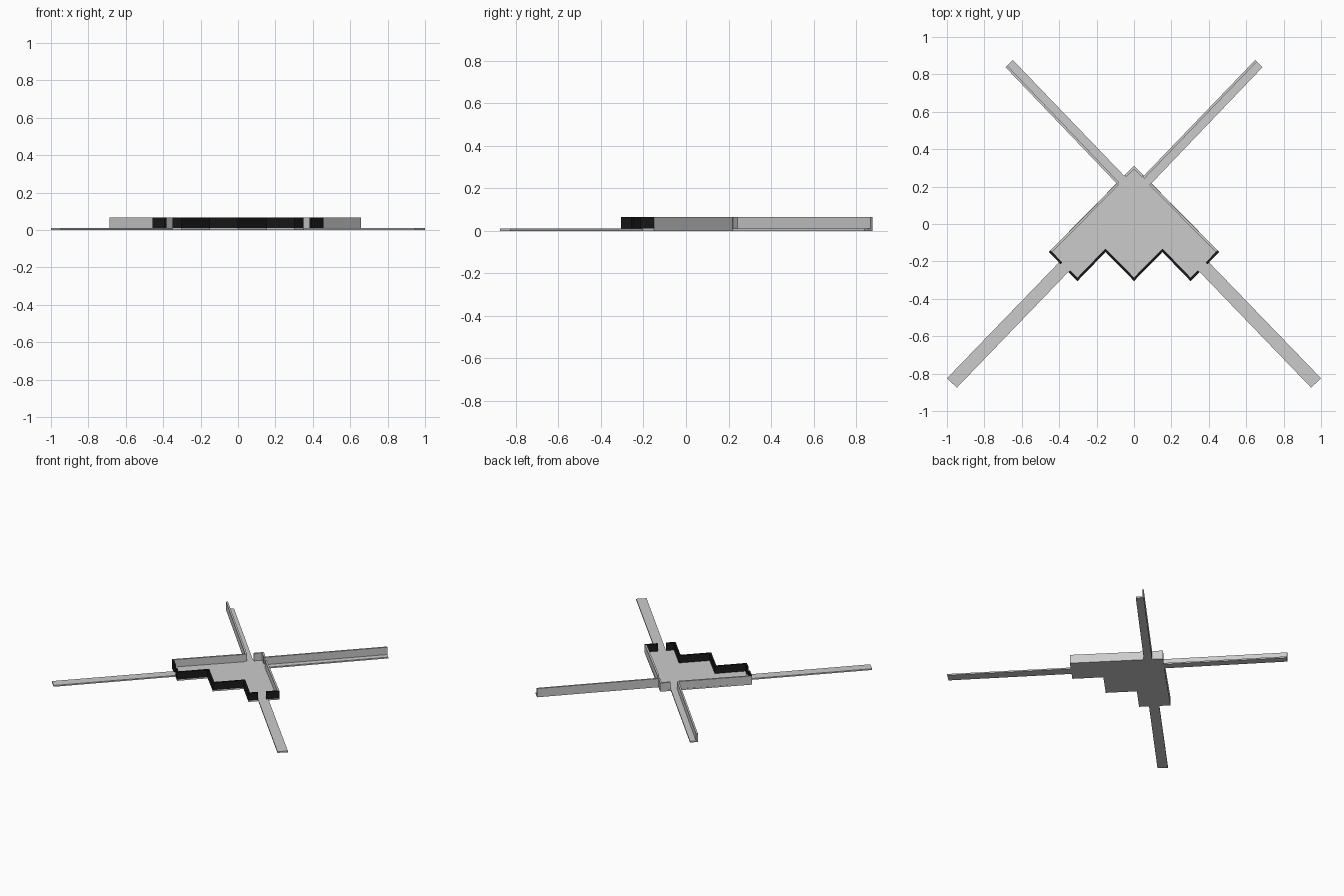
import bpy, bmesh
from mathutils import Vector

if "Cube" in bpy.data.objects:
    bpy.data.objects.remove(bpy.data.objects["Cube"])

FLOOR, TOP, THICK = 0.01, 0.066, 0.013

black = bpy.data.materials.new("black")
black.diffuse_color = (0.01, 0.01, 0.01, 1)
black.use_nodes = True
black.node_tree.nodes["Principled BSDF"].inputs["Base Color"].default_value = black.diffuse_color


def prism(name, outline, z0, z1, mat=None):
    """Extrude a plan outline from z0 to z1."""
    bm = bmesh.new()
    face = bm.faces.new([bm.verts.new((x, y, z0)) for x, y in outline])
    geo = bmesh.ops.extrude_face_region(bm, geom=[face])["geom"]
    bmesh.ops.translate(bm, vec=(0, 0, z1 - z0),
                        verts=[g for g in geo if isinstance(g, bmesh.types.BMVert)])
    bmesh.ops.recalc_face_normals(bm, faces=bm.faces)
    me = bpy.data.meshes.new(name)
    bm.to_mesh(me)
    bm.free()
    ob = bpy.data.objects.new(name, me)
    bpy.context.collection.objects.link(ob)
    if mat:
        me.materials.append(mat)
    return ob


def wall(name, path, mat=None):
    """Thin upright wall whose thickness lies to the left of the path."""
    p = [Vector(q) for q in path]
    n = []
    for a, b in zip(p, p[1:]):
        d = (b - a).normalized()
        n.append(Vector((-d.y, d.x)))
    inner = []
    for i, q in enumerate(p):
        n0, n1 = n[max(i - 1, 0)], n[min(i, len(n) - 1)]
        inner.append(q + (n0 + n1) * THICK / (1 + n0.dot(n1)))
    prism(name, p + inner[::-1], FLOOR, TOP, mat)


def mirror(points):
    return [(-x, y) for x, y in reversed(points)]


# main floor with stepped front
right_edge = [(0, -0.305), (0.152, -0.15), (0.302, -0.305), (0.456, -0.15)]
prism("floor", right_edge + [(0, 0.312)] + mirror(right_edge[1:]), 0, FLOOR)

# four path strips
front_path = [(0.345, -0.25), (0.947, -0.875), (1.0, -0.825), (0.396, -0.2)]
back_path = [(0.088, 0.212), (0.687, 0.838), (0.648, 0.877), (0.047, 0.252)]
for side, f in (("right", list), ("left", mirror)):
    prism("front_path_" + side, f(front_path), 0, FLOOR)
    prism("back_path_" + side, f(back_path), 0, FLOOR)

# black stepped front wall with a doorway on each side
wall("front_wall", [(-0.35, -0.257), (-0.302, -0.305), (-0.152, -0.15), (0, -0.305),
                    (0.152, -0.15), (0.302, -0.305), (0.35, -0.257)], black)
corner = [(0.392, -0.215), (0.456, -0.15)]
wall("front_wall_end_right", corner, black)
wall("front_wall_end_left", mirror(corner), black)

# grey side walls and apex corner
side_wall = [(0.456, -0.15), (0.09, 0.218)]
wall("side_wall_right", side_wall)
wall("side_wall_left", mirror(side_wall))
wall("apex_wall", [(0.05, 0.26), (0, 0.312), (-0.05, 0.26)])

# one wall along each back path
wall("back_path_wall_right", [(0.648, 0.877), (0.047, 0.252)])
wall("back_path_wall_left", [(-0.687, 0.838), (-0.088, 0.212)])
